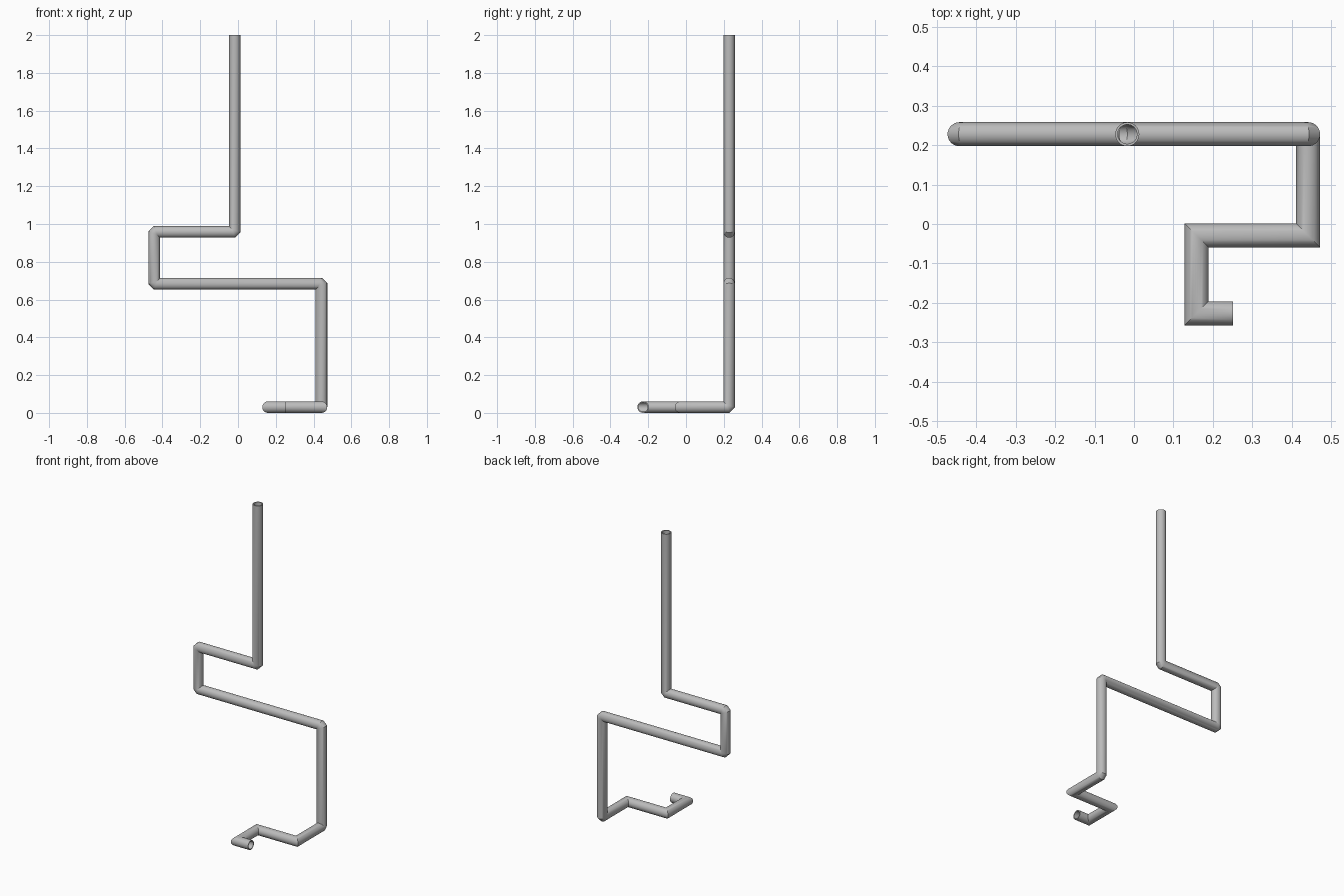
import bpy, bmesh, math
from mathutils import Vector

cube = bpy.data.objects.get("Cube")
if cube:
    bpy.data.objects.remove(cube, do_unlink=True)

OUTER, INNER, SIDES = 0.0305, 0.0245, 32
SOFT = 0.01  # small easing of the bends that turn out of the vertical

grey = bpy.data.materials.new("pipe grey")
grey.use_nodes = True
grey.diffuse_color = (0.5, 0.5, 0.5, 1)
grey.node_tree.nodes["Principled BSDF"].inputs["Base Color"].default_value = (0.5, 0.5, 0.5, 1)

# Centre line from the upright top end down to the short foot
corners = [Vector(p) for p in (
    (-0.017, 0.228, 2), (-0.017, 0.228, 0.958), (-0.443, 0.228, 0.958),
    (-0.443, 0.228, 0.684), (0.442, 0.228, 0.684), (0.442, 0.228, OUTER),
    (0.442, -0.029, OUTER), (0.159, -0.029, OUTER), (0.159, -0.227, OUTER),
    (0.252, -0.227, OUTER))]

# Ease the vertical bends, keep the flat ones as plain mitres
path = [corners[0]]
for before, here, after in zip(corners, corners[1:], corners[2:]):
    a, b = (before - here).normalized(), (after - here).normalized()
    if abs(a.z) + abs(b.z) > 0.5:
        path += [here + a * SOFT, here + b * SOFT]
    else:
        path.append(here)
path.append(corners[-1])


def sweep(bm, radius):
    """Sweep a circle along the path, cutting every joint on its mitre plane."""
    dirs = [(q - p).normalized() for p, q in zip(path, path[1:])]
    side = Vector((1, 0, 0))
    up = dirs[0].cross(side)
    points = [path[0] + radius * (math.cos(t) * side + math.sin(t) * up)
              for t in (math.tau * i / SIDES for i in range(SIDES))]
    rings = [[bm.verts.new(p) for p in points]]
    for i, d in enumerate(dirs):
        normal = d + dirs[i + 1] if i + 1 < len(dirs) else d
        points = [p + d * ((path[i + 1] - p).dot(normal) / d.dot(normal)) for p in points]
        rings.append([bm.verts.new(p) for p in points])
    for r, s in zip(rings, rings[1:]):
        for i in range(SIDES):
            j = (i + 1) % SIDES
            bm.faces.new((r[i], r[j], s[j], s[i]))
    return rings[0], rings[-1]


# Hollow pipe: outer wall, bore and an end rim at both openings
bm = bmesh.new()
for out, bore in zip(sweep(bm, OUTER), sweep(bm, INNER)):
    for i in range(SIDES):
        j = (i + 1) % SIDES
        bm.faces.new((out[i], out[j], bore[j], bore[i]))
bmesh.ops.recalc_face_normals(bm, faces=bm.faces)
mesh = bpy.data.meshes.new("bent_pipe")
bm.to_mesh(mesh)
bm.free()
mesh.materials.append(grey)
pipe = bpy.data.objects.new("bent_pipe", mesh)
bpy.context.collection.objects.link(pipe)
bpy.ops.object.select_all(action="DESELECT")
pipe.select_set(True)
bpy.context.view_layer.objects.active = pipe
bpy.ops.object.shade_smooth_by_angle(angle=math.radians(30))
